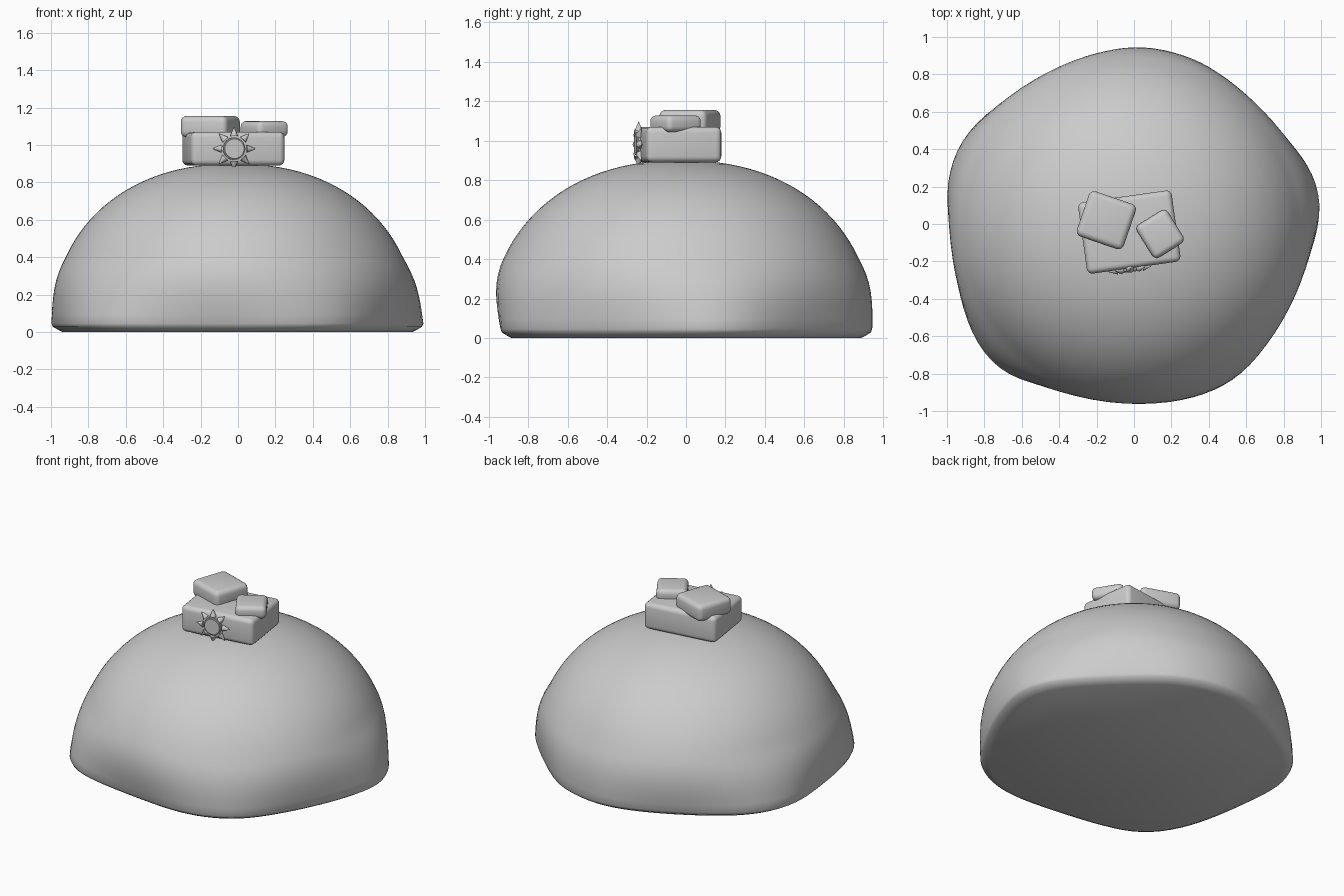
import bpy, bmesh, math
from mathutils import Vector, Matrix

cube = bpy.data.objects.get("Cube")
if cube:
    bpy.data.objects.remove(cube, do_unlink=True)

GREY = (0.6, 0.6, 0.6, 1.0)
stone = bpy.data.materials.new("plain_grey")
stone.use_nodes = True
stone.diffuse_color = GREY
stone.node_tree.nodes["Principled BSDF"].inputs["Base Color"].default_value = GREY


def make_object(name, bm, matrix=None, angle=40):
    """Turn a bmesh into a smooth shaded object."""
    bmesh.ops.recalc_face_normals(bm, faces=bm.faces)
    mesh = bpy.data.meshes.new(name)
    bm.to_mesh(mesh)
    bm.free()
    mesh.materials.append(stone)
    obj = bpy.data.objects.new(name, mesh)
    bpy.context.collection.objects.link(obj)
    if matrix:
        obj.matrix_world = matrix
    bpy.ops.object.select_all(action="DESELECT")
    obj.select_set(True)
    bpy.context.view_layer.objects.active = obj
    bpy.ops.object.shade_smooth_by_angle(angle=math.radians(angle))
    return obj


# Mound: round dome whose skirt flares out to a five-cornered footprint
FOOTPRINT = [
    (1.0, .05), (.955, .27), (.825, .45), (.635, .64), (.44, .81), (.27, .90),
    (.04, .95), (-.19, .91), (-.45, .80), (-.74, .63), (-.92, .45), (-1.0, .22),
    (-.985, -.03), (-.945, -.32), (-.87, -.58), (-.72, -.78), (-.48, -.87),
    (-.13, -.92), (.19, -.945), (.43, -.89), (.62, -.76), (.785, -.51), (.915, -.24),
]
STEPS = 4
DOME_C, DOME_R, DOME_H, DOME_POWER = Vector((-.02, -.025)), .98, .9, 2.2
RIM_Z, SKIRT_Z = .045, .4


def closed_spline(points):
    pts = [Vector(p) for p in points]
    n = len(pts)
    out = []
    for i in range(n):
        a, b, c, d = (pts[(i + k - 1) % n] for k in range(4))
        for s in range(STEPS):
            t = s / STEPS
            out.append(0.5 * (2 * b + (c - a) * t + (2 * a - 5 * b + 4 * c - d) * t ** 2
                              + (3 * b - a - 3 * c + d) * t ** 3))
    return out


outline = closed_spline(FOOTPRINT)
n = len(outline)
for _ in range(4):
    outline = [(outline[i - 1] + 2 * outline[i] + outline[(i + 1) % n]) / 4 for i in range(n)]


def mound_point(base, z):
    """Blend the footprint into the dome's circle between rim and skirt top."""
    radius = DOME_R * (1 - (z / DOME_H) ** DOME_POWER) ** (1 / DOME_POWER)
    circle = DOME_C + (base - DOME_C).normalized() * radius
    flare = min(max((SKIRT_Z - z) / (SKIRT_Z - RIM_Z), 0), 1) ** 1.2
    return circle.lerp(base, flare)


bm = bmesh.new()
levels = [(0, .94), (.012, .965), (.028, .992), (RIM_Z, 1)]
levels += [(DOME_H * math.sin(math.radians(a)), 1) for a in range(6, 90, 3)]
rings = []
for z, scale in levels:
    rings.append([bm.verts.new((*(mound_point(p, z) * scale), z)) for p in outline])
for low, high in zip(rings, rings[1:]):
    for i in range(n):
        j = (i + 1) % n
        bm.faces.new((low[i], low[j], high[j], high[i]))
bm.faces.new(rings[0])
tip = bm.verts.new((*DOME_C, DOME_H))
for i in range(n):
    bm.faces.new((rings[-1][i - 1], rings[-1][i], tip))
make_object("mound", bm)


# Rounded blocks stacked on the mound
def block(name, centre, size, turn, rounding):
    bm = bmesh.new()
    bmesh.ops.create_cube(bm, size=1, matrix=Matrix.Diagonal((*size, 1)))
    bmesh.ops.bevel(bm, geom=bm.edges[:], offset=rounding, segments=4,
                    profile=0.5, affect="EDGES")
    m = Matrix.Translation(centre) @ Matrix.Rotation(math.radians(turn), 4, "Z")
    return make_object(name, bm, m)


TURN = 8
block("base_block", (-.025, -.043, .98), (.505, .385, .18), TURN, .03)
block("large_top_block", (-.148, .02, 1.098), (.265, .255, .115), -19, .032)
block("small_top_block", (.14, -.053, 1.085), (.195, .207, .085), 32, .03)

# Sun badge on the front of the base block
badge = (Matrix.Translation((-.022, -.235, .98))
         @ Matrix.Rotation(math.radians(TURN), 4, "Z")
         @ Matrix.Rotation(math.radians(90), 4, "X"))

bm = bmesh.new()
bmesh.ops.create_cone(bm, cap_ends=True, segments=32, radius1=.06, radius2=.06, depth=.044)
front = max(bm.faces, key=lambda f: f.calc_center_median().z)
bmesh.ops.bevel(bm, geom=list(front.edges), offset=.008, segments=3, affect="EDGES")
make_object("sun_disc", bm, badge)

bm = bmesh.new()
for k in range(8):
    m = (Matrix.Rotation(k * math.pi / 4, 4, "Z") @ Matrix.Translation((.092, 0, .005))
         @ Matrix.Rotation(math.pi / 2, 4, "Y"))
    bmesh.ops.create_cone(bm, cap_ends=True, segments=12, radius1=.021, radius2=.001,
                          depth=.048, matrix=m)
make_object("sun_rays", bm, badge)
